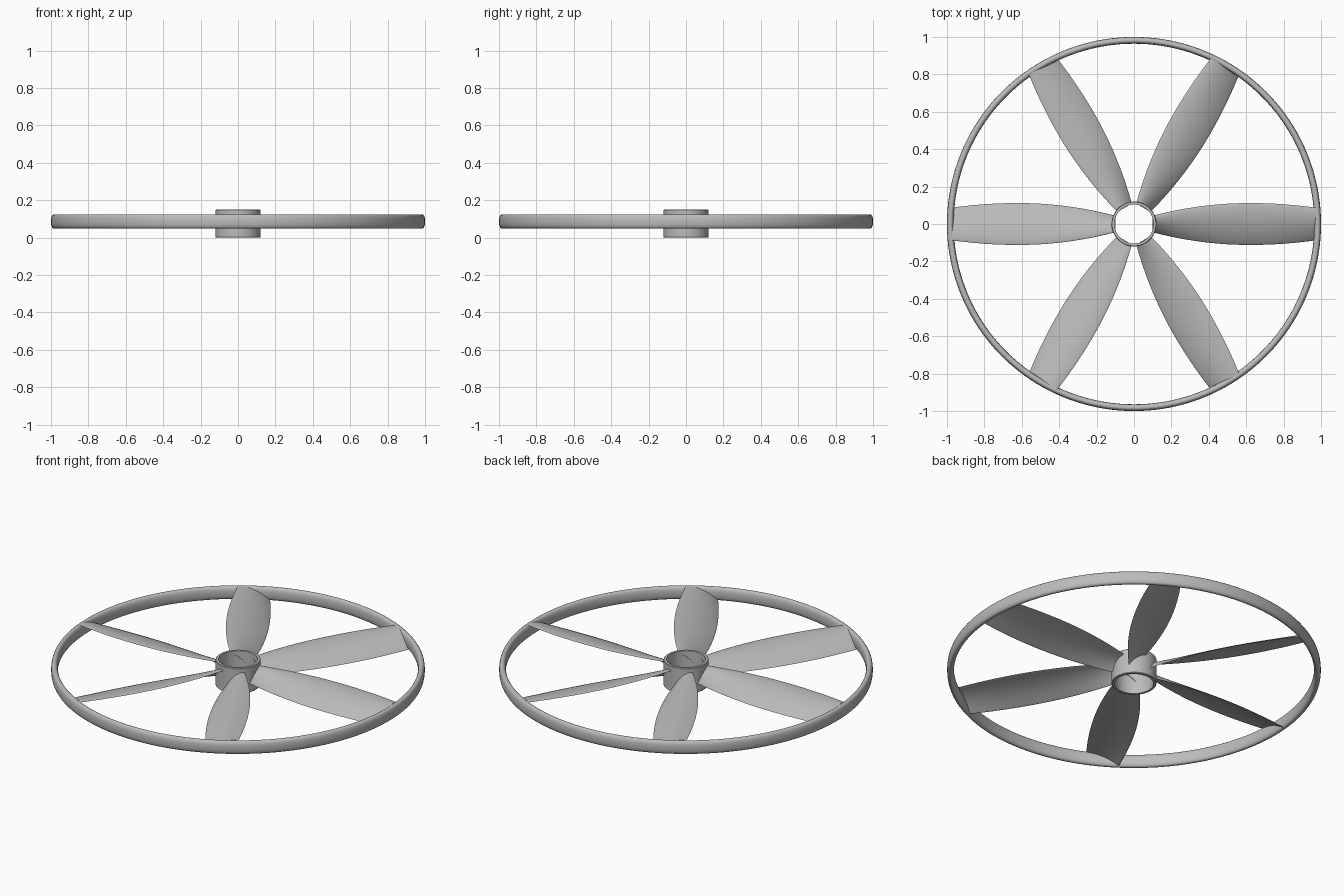
import bpy
import bmesh
from math import cos, sin, pi, radians, sqrt, copysign

cube = bpy.data.objects.get("Cube")
if cube:
    bpy.data.objects.remove(cube, do_unlink=True)

grey = bpy.data.materials.new("plain grey")
grey.use_nodes = True
COLOUR = (0.5, 0.5, 0.5, 1)
grey.diffuse_color = COLOUR
grey.node_tree.nodes["Principled BSDF"].inputs["Base Color"].default_value = COLOUR


def finish(name, bm, angle):
    bmesh.ops.recalc_face_normals(bm, faces=bm.faces)
    mesh = bpy.data.meshes.new(name)
    bm.to_mesh(mesh)
    bm.free()
    mesh.materials.append(grey)
    obj = bpy.data.objects.new(name, mesh)
    bpy.context.collection.objects.link(obj)
    bpy.ops.object.select_all(action="DESELECT")
    obj.select_set(True)
    bpy.context.view_layer.objects.active = obj
    bpy.ops.object.shade_smooth_by_angle(angle=radians(angle))
    return obj


def bridge(bm, loops, closed):
    """Join matching closed loops of vertices with quads."""
    n = len(loops[0])
    for i in range(len(loops) if closed else len(loops) - 1):
        a, b = loops[i], loops[(i + 1) % len(loops)]
        for j in range(n):
            k = (j + 1) % n
            bm.faces.new((a[j], a[k], b[k], b[j]))


def revolve(name, profile, steps, angle):
    """Spin a closed (radius, height) profile about the z axis."""
    bm = bmesh.new()
    loops = []
    for i in range(steps):
        a = 2 * pi * i / steps
        loops.append([bm.verts.new((r * cos(a), r * sin(a), z)) for r, z in profile])
    bridge(bm, loops, True)
    return finish(name, bm, angle)


def soft(v, power):
    return copysign(abs(v) ** power, v)


# Outer ring with a rounded, upright section
ring = []
for i in range(24):
    a = 2 * pi * i / 24
    ring.append((0.982 + 0.018 * soft(cos(a), 0.8), 0.087 + 0.038 * soft(sin(a), 0.8)))
revolve("outer_ring", ring, 160, 50)

# Hub: open tube with slightly eased edges
e = 0.003
hub = [(0.104, 0), (0.12 - e, 0), (0.12, e), (0.12, 0.15 - e), (0.12 - e, 0.15), (0.104, 0.15)]
revolve("hub", hub, 64, 30)


def half_width(r):
    return 0.112 - (0.25 if r < 0.62 else 0.2) * (r - 0.62) ** 2


def blade(name, turn):
    """Cambered blade whose rise stays constant, so the pitch steepens at the root."""
    bm = bmesh.new()
    loops = []
    points, sections = 32, 24
    for s in range(sections + 1):
        r = 0.1 + 0.872 * s / sections
        w = half_width(r)
        loop = []
        for p in range(points):
            a = 2 * pi * p / points
            u = cos(a)
            y = u * w
            z = 0.087 + 0.035 * u + 0.018 * (1 - u * u) + 0.006 * sin(a)
            loop.append(bm.verts.new((r * cos(turn) - y * sin(turn),
                                      r * sin(turn) + y * cos(turn), z)))
        loops.append(loop)
    bridge(bm, loops, False)
    bm.faces.new(loops[0])
    bm.faces.new(loops[-1])
    return finish(name, bm, 50)


# Six blades
for i in range(6):
    blade(f"blade_{i + 1}", i * pi / 3)
